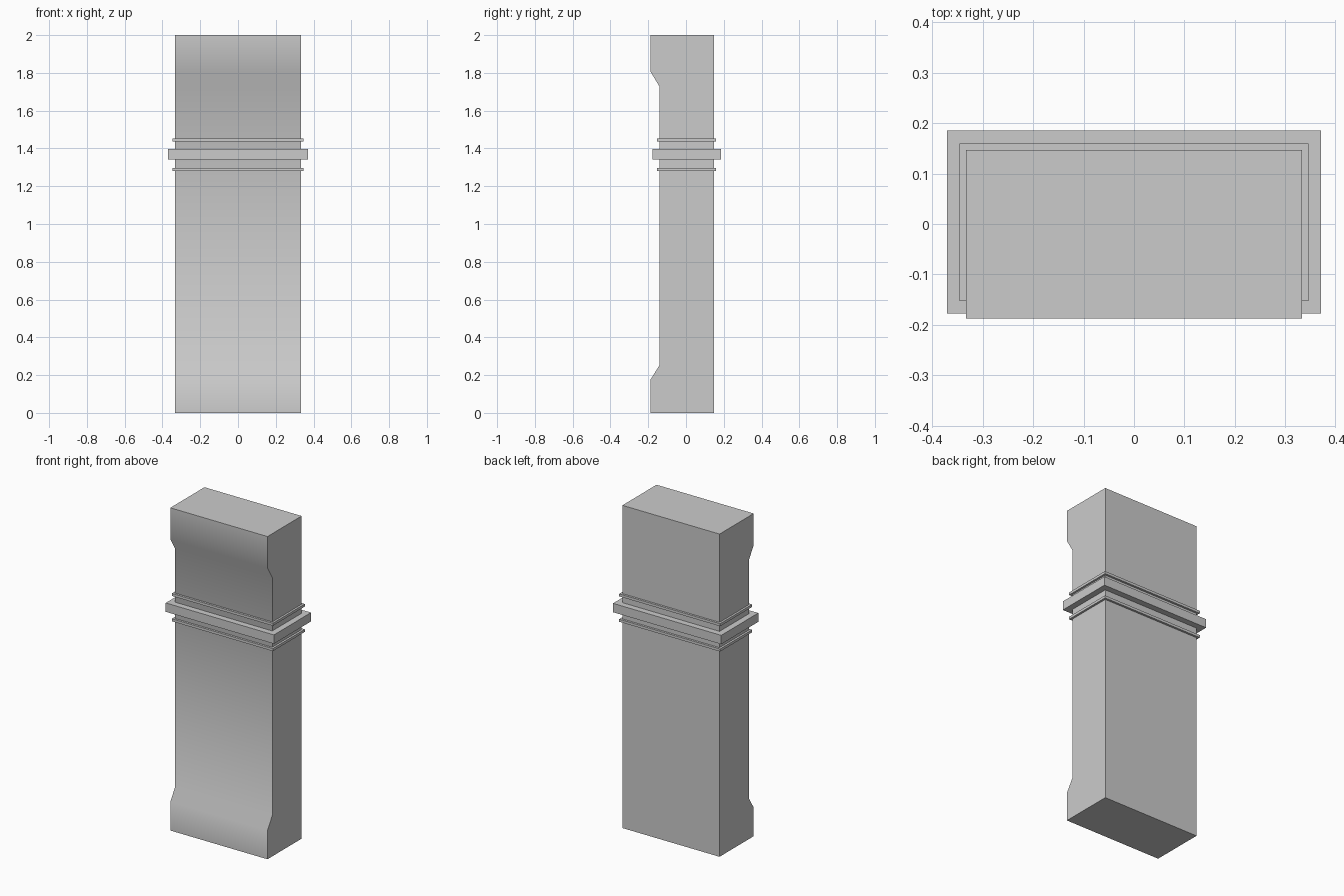
import bpy, bmesh, math

if "Cube" in bpy.data.objects:
    bpy.data.objects.remove(bpy.data.objects["Cube"])

HALF_W = 0.333
BACK, FRONT, FOOT = 0.147, -0.14, -0.187


def finish(name, bm):
    bmesh.ops.recalc_face_normals(bm, faces=bm.faces[:])
    me = bpy.data.meshes.new(name)
    bm.to_mesh(me)
    bm.free()
    ob = bpy.data.objects.new(name, me)
    bpy.context.collection.objects.link(ob)
    return ob


def extrude_x(name, profile, half):
    # closed y-z profile swept across x
    bm = bmesh.new()
    face = bm.faces.new([bm.verts.new((-half, y, z)) for y, z in profile])
    ext = bmesh.ops.extrude_face_region(bm, geom=[face], use_keep_orig=True)
    verts = [g for g in ext["geom"] if isinstance(g, bmesh.types.BMVert)]
    bmesh.ops.translate(bm, verts=verts, vec=(2 * half, 0, 0))
    return finish(name, bm)


# Pillar body with projecting foot and head on the front
body = extrude_x("pillar_body", [
    (BACK, 0), (FOOT, 0), (FOOT, 0.178), (FRONT, 0.253),
    (FRONT, 1.727), (FOOT, 1.805), (FOOT, 2), (BACK, 2)], HALF_W)
bpy.context.view_layer.objects.active = body
body.select_set(True)
bpy.ops.object.shade_smooth_by_angle(angle=math.radians(40))


# Bands wrapped around the body
def band(name, offset, z0, z1):
    y0, y1 = FRONT - offset, BACK + offset
    extrude_x(name, [(y0, z0), (y1, z0), (y1, z1), (y0, z1)], HALF_W + offset)


band("lower_trim", 0.013, 1.28, 1.296)
band("main_band", 0.038, 1.342, 1.397)
band("upper_trim", 0.013, 1.437, 1.453)
